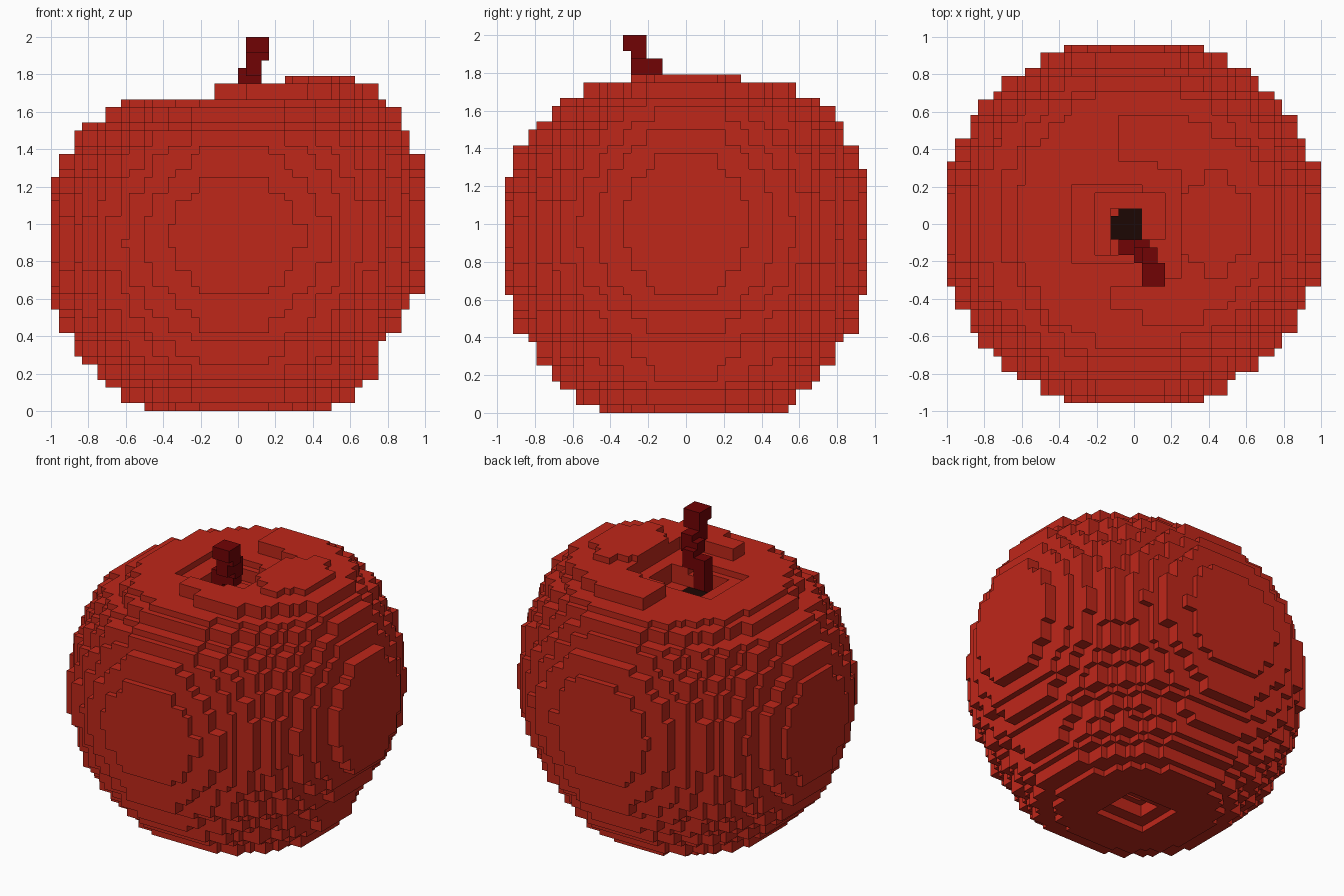
import bpy, bmesh, math

if "Cube" in bpy.data.objects:
    bpy.data.objects.remove(bpy.data.objects["Cube"])

H = 1 / 24        # fine cell; the apple's own blocks are 1.5 cells, snapped down


def material(name, rgb):
    m = bpy.data.materials.new(name)
    m.diffuse_color = (*rgb, 1)
    m.use_nodes = True
    m.node_tree.nodes["Principled BSDF"].inputs["Base Color"].default_value = m.diffuse_color
    return m


RED = material("apple red", (0.52, 0.020, 0.010))
STEM = material("stem maroon", (0.165, 0.001, 0.0015))
DARK = material("stem base black", (0.012, 0.002, 0.001))

# Half-widths in blocks for each layer, bottom to shoulder, on the four sides
LEFT = [8, 10, 11, 12, 13, 14, 14, 15, 15] + [16] * 11 + [15, 15, 14, 14, 13, 11, 10]
RIGHT = [8, 10, 11, 12, 12, 12, 13, 14, 14, 15] + [16] * 12 + [15, 15, 14, 14, 13]
FRONT = [7.5, 9.5, 10.5, 11.5, 12.5, 12.5, 13.5] + [14.5] * 3 + [15.5] * 10 + \
        [14.5] * 3 + [13.5, 12.5, 11.5, 10.5]
BACK = [8.5, 9.5, 10.5, 11.5, 12.5, 12.5, 13.5] + [14.5] * 3 + [15.5] * 11 + \
       [14.5] * 2 + [13.5, 13.5, 12.5, 11.5]


def width(table, k):
    """True curve through the stepped half-widths: slope on steps, arc on the belly."""
    w = table[k]
    lo = hi = k
    while lo > 0 and table[lo - 1] == w:
        lo -= 1
    while hi < len(table) - 1 and table[hi + 1] == w:
        hi += 1
    t = (2 * (k - lo) + 1) / (hi - lo + 1) - 1         # -1..1 along the run
    if w == max(table):
        return w + .44 - .9 * t * t
    rising = k < 13
    return w + .1 + .4 * (t if rising else -t)


def inside(i, m, k):
    x, y = i + .5, m - 15
    if k == 28:                                        # high lobe
        return math.hypot((x - 7) / 3, y / 4.4) < 1
    if k == 27:                                        # raised crescent
        if inside(i, m, 28):
            return True
        if i < (-2 if y < 0 else -1) or (i < 1 and y < -7):
            return False
        return math.hypot(x, y) > 5.4 and math.hypot(x / 12.2, y / (9 if y < 0 else 10)) < 1
    # stem dimple
    if k == 26 and (-5 <= i < 1 and 12 <= m < 19 or 1 <= i < 3 and 14 <= m < 18):
        return False
    if k == 25 and -3 <= i < 3 and (13 if i < 0 else 14) <= m < 18:
        return False
    if k == 24 and -2 <= i < 1 and 13 <= m < 17:
        return False
    # stepped hollow underneath
    if max(abs(x), abs(y)) < 3 - k:
        return False
    a = width(LEFT if x < 0 else RIGHT, k)
    b = width(FRONT if y < 0 else BACK, k)
    return (x / a) ** 2 + (y / b) ** 2 <= 1


def box(x0, x1, y0, y1, z0, z1):
    return {(i, j, k) for i in range(x0, x1) for j in range(y0, y1) for k in range(z0, z1)}


def snap(n):
    return math.floor(1.5 * n)


# Apple body
body = set()
for i in range(-16, 16):
    for m in range(31):
        for k in range(29):
            if inside(i, m, k):
                body |= box(snap(i), snap(i + 1), snap(m) - 23, snap(m + 1) - 23,
                            snap(k), snap(k + 1))

# Crooked stem and its dark root
stem = set()
for b in [(-2, 0, -4, -2, 36, 42), (0, 2, -4, -2, 40, 43), (0, 3, -5, -3, 42, 44),
          (1, 3, -7, -3, 43, 45), (1, 4, -7, -5, 45, 46), (1, 4, -8, -5, 46, 48)]:
    stem |= box(*b)
root = (box(-2, 1, -2, 2, 35, 37) | box(-3, -2, -2, 1, 35, 37)) - stem
body -= stem | root
solid = body | stem | root

DIRS = [(a, s) for a in range(3) for s in (0, 1)]


def voxel_object(name, cells, mat):
    """Mesh only the exposed faces of a set of cells."""
    bm = bmesh.new()
    verts = {}

    def vert(p):
        if p not in verts:
            verts[p] = bm.verts.new([c * H for c in p])
        return verts[p]

    for c in sorted(cells):
        for a, s in DIRS:
            n = list(c)
            n[a] += 1 if s else -1
            if tuple(n) in solid:
                continue
            u, v = (a + 1) % 3, (a + 2) % 3
            quad = []
            for du, dv in ((0, 0), (1, 0), (1, 1), (0, 1)):
                p = list(c)
                p[a] += s
                p[u] += du
                p[v] += dv
                quad.append(vert(tuple(p)))
            bm.faces.new(quad if s else quad[::-1])
    me = bpy.data.meshes.new(name)
    bm.to_mesh(me)
    bm.free()
    me.materials.append(mat)
    ob = bpy.data.objects.new(name, me)
    bpy.context.collection.objects.link(ob)
    return ob


voxel_object("apple_body", body, RED)
voxel_object("stem", stem, STEM)
voxel_object("stem_root", root, DARK)
